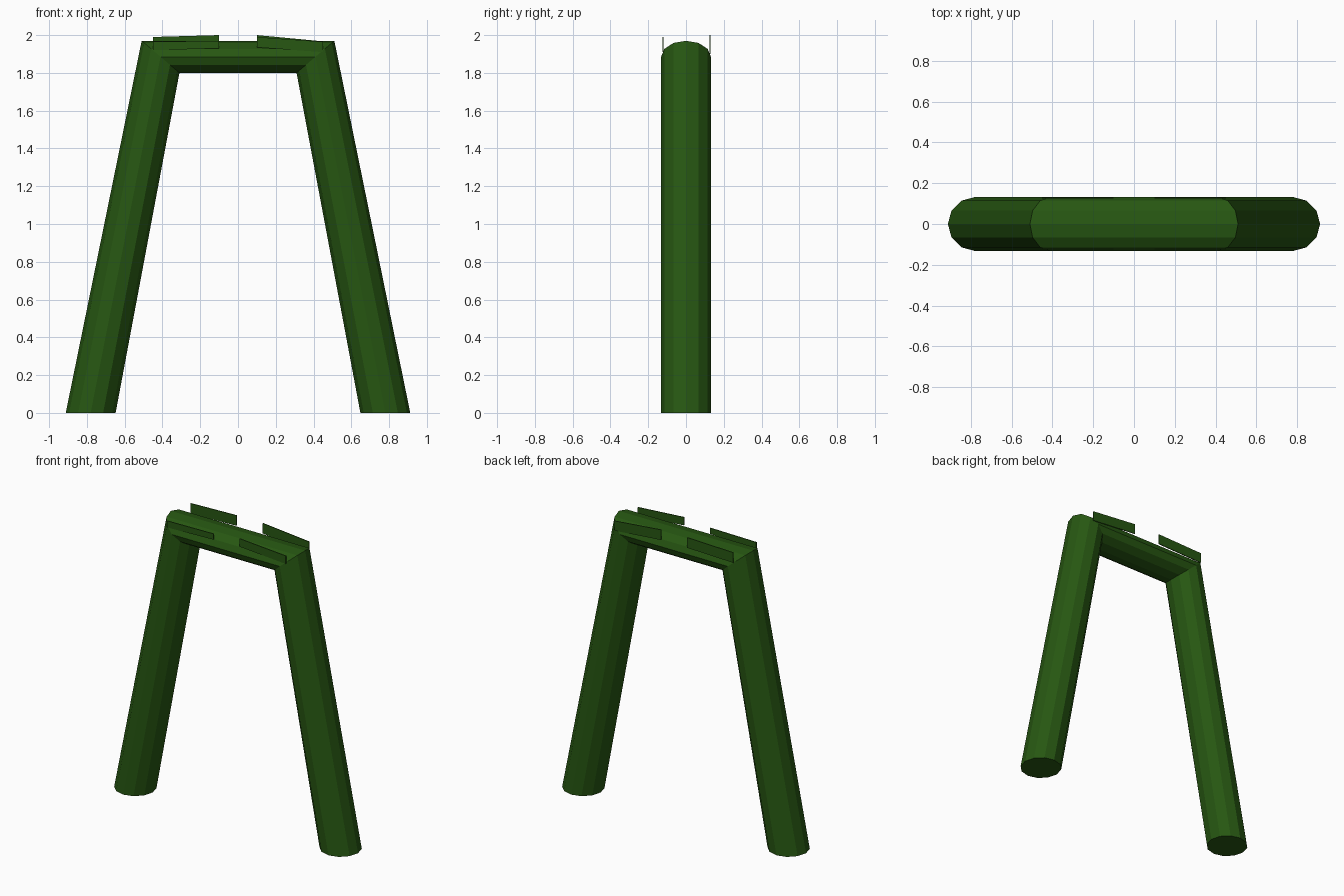
import bpy
import bmesh
from math import cos, sin, tau

cube = bpy.data.objects.get("Cube")
if cube:
    bpy.data.objects.remove(cube, do_unlink=True)

COLOUR = (0.02, 0.095, 0.006, 1)
green = bpy.data.materials.new("dark green")
green.use_nodes = True
green.diffuse_color = COLOUR
shader = next(n for n in green.node_tree.nodes if n.type == 'BSDF_PRINCIPLED')
shader.inputs["Base Color"].default_value = COLOUR
shader.inputs["Roughness"].default_value = 0.8


def finish(name, bm):
    bmesh.ops.recalc_face_normals(bm, faces=bm.faces)
    mesh = bpy.data.meshes.new(name)
    bm.to_mesh(mesh)
    bm.free()
    mesh.materials.append(green)
    obj = bpy.data.objects.new(name, mesh)
    bpy.context.collection.objects.link(obj)
    return obj


# Bent frame: a twelve-sided tube with mitred corners and flat feet
SIDES = 12
RADIUS = 0.132


def ring(bm, side, centre_x, half_x, centre_z, half_z):
    points = []
    for i in range(SIDES):
        a = tau * i / SIDES
        points.append(bm.verts.new((side * (centre_x + half_x * cos(a)),
                                    RADIUS * sin(a),
                                    centre_z + half_z * cos(a))))
    return points


bm = bmesh.new()
foot = (0.78, RADIUS, 0, 0)
corner = (0.41, 0.1, 1.885, 0.085)
rings = [ring(bm, -1, *foot), ring(bm, -1, *corner),
         ring(bm, 1, *corner), ring(bm, 1, *foot)]
for a, b in zip(rings, rings[1:]):
    for i in range(SIDES):
        j = (i + 1) % SIDES
        bm.faces.new((a[i], a[j], b[j], b[i]))
bm.faces.new(rings[0])
bm.faces.new(rings[-1])
finish("bent_tube_frame", bm)


# Thin upright plates along both edges of the crossbar
def plate(name, side, y, inner_top, outer_top, inner_low, outer_low):
    bm = bmesh.new()
    outline = [(0.1, inner_low), (0.45, outer_low),
               (0.45, outer_top), (0.1, inner_top)]
    face = bm.faces.new([bm.verts.new((side * x, y - 0.003, z))
                         for x, z in outline])
    extruded = bmesh.ops.extrude_face_region(bm, geom=[face])["geom"]
    moved = [g for g in extruded if isinstance(g, bmesh.types.BMVert)]
    bmesh.ops.translate(bm, verts=moved, vec=(0, 0.006, 0))
    finish(name, bm)


plate("back_right_plate", -1, 0.128, 2.0, 1.99, 1.93, 1.92)
plate("back_left_plate", 1, 0.128, 2.0, 1.967, 1.93, 1.9)
plate("front_right_plate", -1, -0.122, 1.97, 1.965, 1.93, 1.92)
plate("front_left_plate", 1, -0.122, 1.99, 1.965, 1.935, 1.91)
